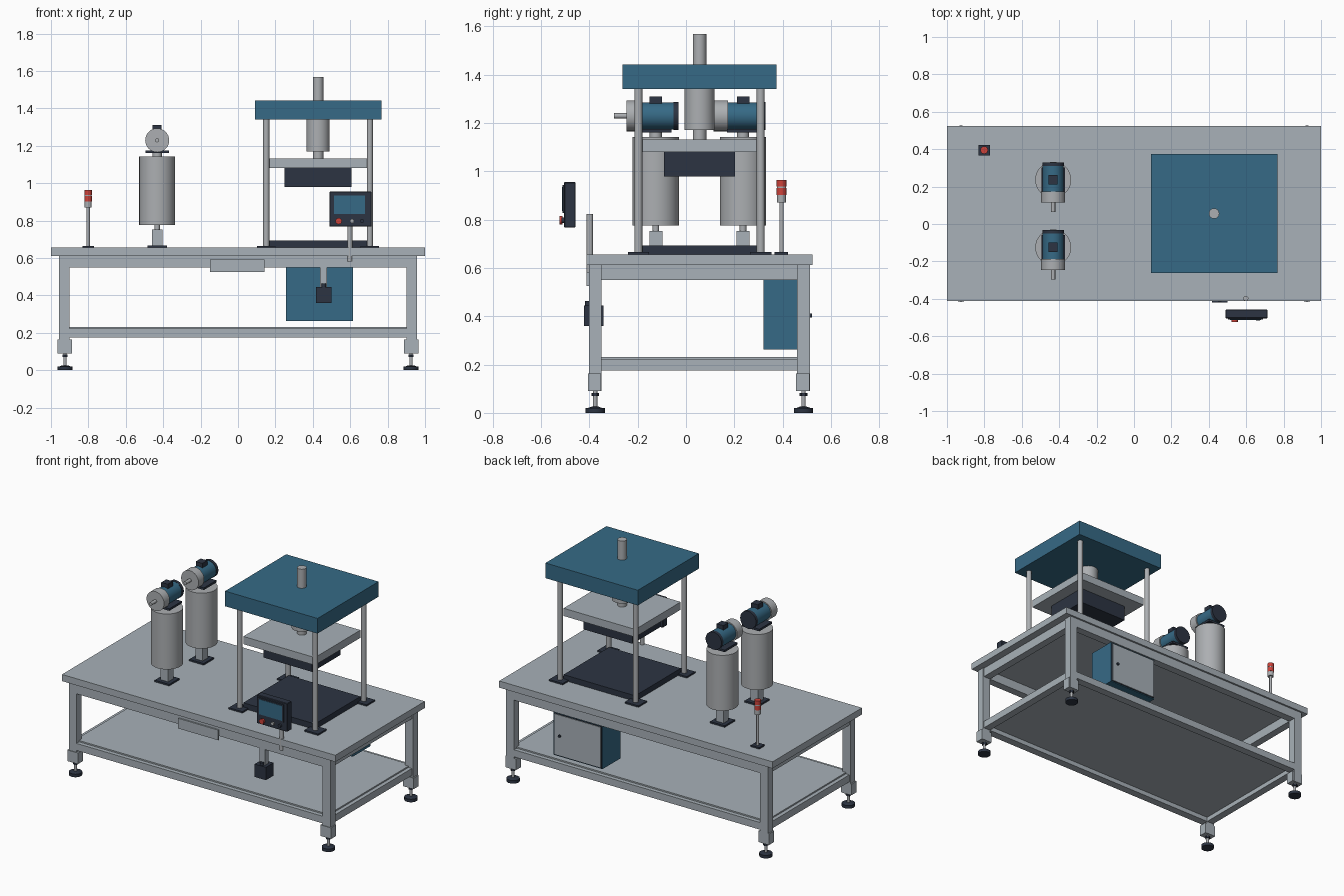
import bpy, math
from mathutils import Vector

if "Cube" in bpy.data.objects:
    bpy.data.objects.remove(bpy.data.objects["Cube"])


def material(name, rgb):
    m = bpy.data.materials.new(name)
    m.diffuse_color = (*[((c / 255 + 0.055) / 1.055) ** 2.4 for c in rgb], 1)
    m.use_nodes = True
    m.node_tree.nodes["Principled BSDF"].inputs["Base Color"].default_value = m.diffuse_color
    return m


GREY = material("painted_grey", (168, 177, 184))
STEEL = material("steel", (172, 175, 178))
BLUE = material("blue", (54, 106, 134))
DARK = material("charcoal", (44, 52, 66))
RED = material("red", (205, 66, 58))


def finish(name, mat):
    ob = bpy.context.object
    ob.name = name
    ob.data.materials.append(mat)
    return ob


def box(name, mat, x, y, z, bevel=0):
    """Box from (min, max) ranges."""
    lo, hi = Vector((x[0], y[0], z[0])), Vector((x[1], y[1], z[1]))
    bpy.ops.mesh.primitive_cube_add(size=1, location=(lo + hi) / 2)
    ob = finish(name, mat)
    ob.scale = hi - lo
    bpy.ops.object.transform_apply(location=False, rotation=False, scale=True)
    if bevel:
        b = ob.modifiers.new("edge", "BEVEL")
        b.width, b.segments = bevel, 1
    return ob


def block(name, mat, c, half, z, bevel=0):
    """Box centred on c = (x, y) with half sizes and a z range."""
    return box(name, mat, (c[0] - half[0], c[0] + half[0]),
               (c[1] - half[1], c[1] + half[1]), z, bevel)


def rod(name, mat, c, r, span, axis="z", r2=None, sides=32):
    """Cylinder or cone; c = (x, y) for axis z, (x, z) for axis y."""
    mid, length = sum(span) / 2, span[1] - span[0]
    loc = (c[0], c[1], mid) if axis == "z" else (c[0], mid, c[1])
    rot = (0, 0, 0) if axis == "z" else (-math.pi / 2, 0, 0)
    bpy.ops.mesh.primitive_cone_add(vertices=sides, radius1=r, radius2=r if r2 is None else r2,
                                    depth=length, location=loc, rotation=rot)
    bpy.ops.object.shade_smooth_by_angle(angle=math.radians(35))
    return finish(name, mat)


# --- Table -----------------------------------------------------------------
TOP = 0.655
box("table_top", GREY, (-1, 1), (-0.411, 0.524), (0.611, TOP))
for y0, y1, tag in ((-0.402, -0.35, "front"), (0.46, 0.512, "rear")):
    box(f"{tag}_upper_rail", GREY, (-0.9, 0.9), (y0, y1), (0.55, 0.611))
    box(f"{tag}_lower_rail", GREY, (-0.9, 0.9), (y0, y1), (0.175, 0.222))
    for s in (-1, 1):
        box(f"{tag}_leg", GREY, sorted((s * 0.9, s * 0.957)), (y0, y1), (0.09, 0.611))
        box(f"{tag}_foot_bracket", GREY, sorted((s * 0.887, s * 0.965)),
            (y0 - 0.004, y1 - 0.002), (0.09, 0.163))
        # levelling foot
        c = (s * 0.925, (y0 + y1) / 2)
        rod("foot_pad", DARK, c, 0.04, (0, 0.02))
        rod("foot_cone", DARK, c, 0.03, (0.02, 0.026), r2=0.014)
        rod("foot_screw", STEEL, c, 0.009, (0.02, 0.1), sides=16)
        rod("foot_nut", DARK, c, 0.016, (0.07, 0.083), sides=6)
for s in (-1, 1):
    x = sorted((s * 0.9, s * 0.95))
    box("side_upper_rail", GREY, x, (-0.35, 0.46), (0.55, 0.611))
    box("side_lower_rail", GREY, x, (-0.35, 0.46), (0.175, 0.222))
box("shelf", GREY, (-0.925, 0.925), (-0.375, 0.485), (0.205, 0.231))
box("front_plate", GREY, (-0.15, 0.143), (-0.411, -0.402), (0.525, 0.592))

# --- Electrical cabinet ----------------------------------------------------
box("cabinet", BLUE, (0.257, 0.615), (0.32, 0.505), (0.263, 0.549))
box("door_seal", DARK, (0.262, 0.61), (0.505, 0.508), (0.268, 0.544))
box("cabinet_door", GREY, (0.267, 0.605), (0.508, 0.512), (0.272, 0.54))
rod("door_lock", DARK, (0.565, 0.403), 0.009, (0.512, 0.521), "y", sides=16)

# --- Switch box under the front rail ----------------------------------------
block("switch_box", DARK, (0.458, -0.381), (0.041, 0.04), (0.36, 0.445))
block("switch_bracket", GREY, (0.458, -0.381), (0.019, 0.019), (0.445, 0.55))
rod("cable_gland", DARK, (0.458, -0.405), 0.012, (0.445, 0.463), sides=16)

# --- Control panel -----------------------------------------------------------
rod("panel_post", STEEL, (0.598, -0.398), 0.0135, (0.58, 0.822))
box("panel_case", DARK, (0.49, 0.713), (-0.504, -0.457), (0.767, 0.955), 0.003)
box("screen_bezel", DARK, (0.503, 0.69), (-0.51, -0.504), (0.826, 0.943))
box("screen", BLUE, (0.514, 0.68), (-0.512, -0.51), (0.835, 0.934))
rod("stop_collar", DARK, (0.538, 0.797), 0.011, (-0.512, -0.504), "y", sides=20)
rod("stop_button", RED, (0.538, 0.797), 0.017, (-0.524, -0.511), "y", sides=24)
rod("start_button", STEEL, (0.61, 0.797), 0.011, (-0.514, -0.504), "y", sides=20)
rod("selector_knob", DARK, (0.663, 0.797), 0.011, (-0.516, -0.504), "y", sides=20)

# --- Signal tower ------------------------------------------------------------
c = (-0.801, 0.395)
block("tower_base", DARK, c, (0.031, 0.028), (TOP, 0.665))
rod("tower_pole", STEEL, c, 0.009, (0.665, 0.875), sides=16)
rod("tower_socket", STEEL, c, 0.019, (0.87, 0.902))
rod("lower_lamp", RED, c, 0.02, (0.902, 0.93))
rod("lamp_ring", STEEL, c, 0.019, (0.93, 0.936))
rod("upper_lamp", RED, c, 0.02, (0.936, 0.963))

# --- Two motor-driven tanks --------------------------------------------------
for cy in (-0.125, 0.236):
    X, Z = -0.432, 1.229
    c = (X, cy)
    block("tank_base", DARK, c, (0.053, 0.053), (TOP, 0.666))
    block("tank_stand", GREY, c, (0.027, 0.027), (0.666, 0.753))
    rod("tank_spigot", STEEL, c, 0.014, (0.753, 0.775), sides=20)
    rod("tank", STEEL, c, 0.096, (0.775, 1.142), sides=48)
    rod("tank_neck", STEEL, c, 0.025, (1.142, 1.161))
    block("motor_plate", DARK, c, (0.063, 0.066), (1.16, 1.174))
    rod("motor_body", BLUE, (X, Z), 0.056, (cy - 0.066, cy + 0.073), "y")
    rod("motor_flange", STEEL, (X, Z), 0.064, (cy - 0.122, cy - 0.063), "y")
    rod("motor_shaft", STEEL, (X, Z), 0.011, (cy - 0.172, cy - 0.122), "y", sides=16)
    rod("fan_cover", DARK, (X, Z), 0.058, (cy + 0.073, cy + 0.093), "y")
    block("terminal_box", DARK, c, (0.024, 0.026), (1.27, 1.31))

# --- Press -------------------------------------------------------------------
PX, PY = 0.428, 0.056
P = (PX, PY)
block("press_bed", DARK, P, (0.262, 0.238), (TOP, 0.692))
for sx in (-1, 1):
    for sy in (-1, 1):
        c = (PX + sx * 0.277, PY + sy * 0.253)
        block("column_base", DARK, c, (0.05, 0.044), (TOP, 0.665))
        rod("column", STEEL, c, 0.0165, (0.665, 1.345))
block("moving_plate", GREY, P, (0.262, 0.238), (1.08, 1.131))
block("upper_die", DARK, P, (0.179, 0.147), (0.979, 1.08))
rod("ram_rod", STEEL, P, 0.028, (1.131, 1.17))
rod("ram_cylinder", STEEL, P, 0.062, (1.17, 1.342), sides=48)
block("crown_plate", BLUE, P, (0.338, 0.319), (1.341, 1.441))
rod("ram_top", STEEL, P, 0.028, (1.441, 1.567))
